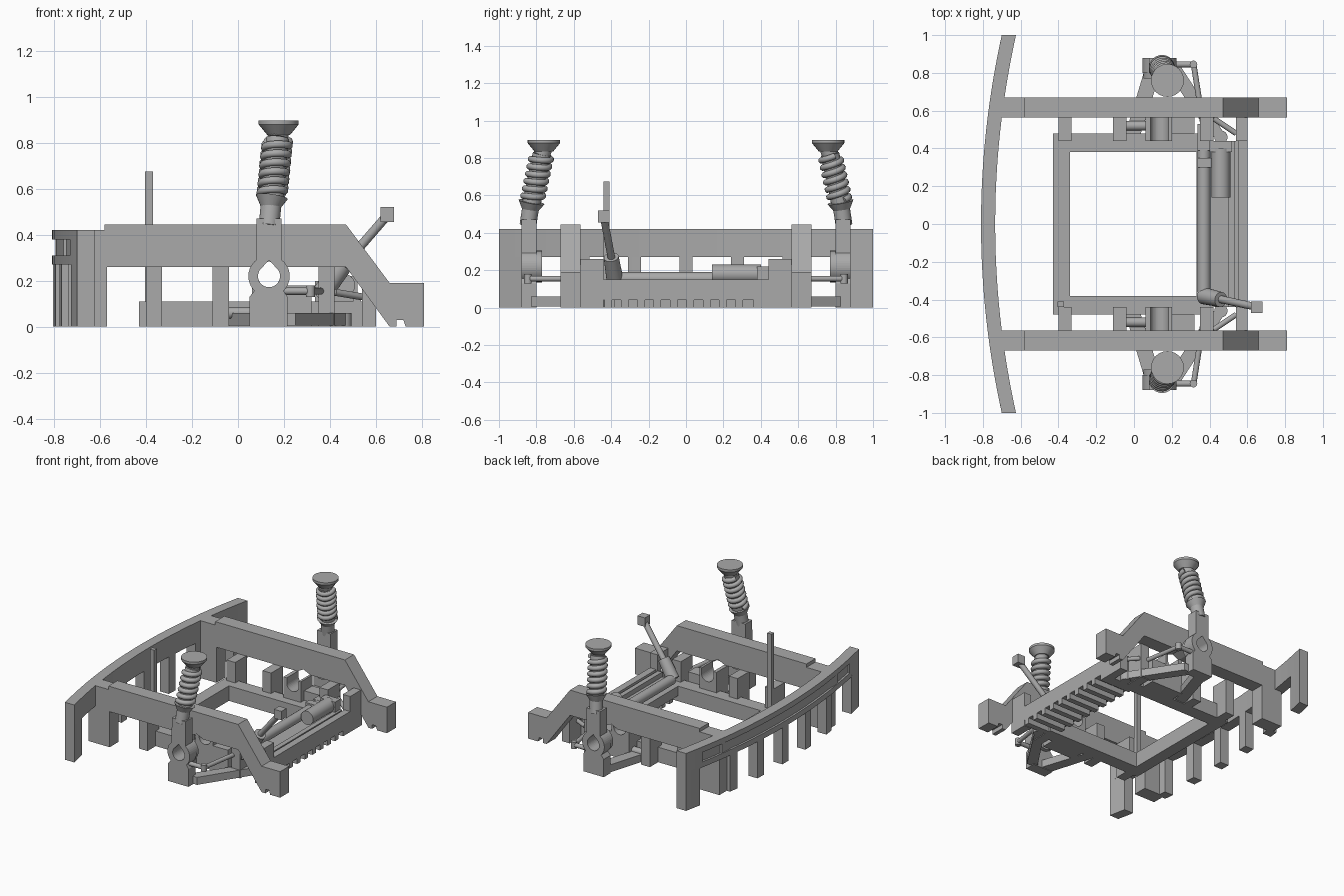
import bpy, bmesh, math
from mathutils import Vector

if "Cube" in bpy.data.objects:
    bpy.data.objects.remove(bpy.data.objects["Cube"])

grey = bpy.data.materials.new("plain grey")
grey.use_nodes = True
grey.diffuse_color = (0.4, 0.4, 0.4, 1)
grey.node_tree.nodes["Principled BSDF"].inputs["Base Color"].default_value = (0.4, 0.4, 0.4, 1)


def finish(name, bm, smooth=False):
    bmesh.ops.recalc_face_normals(bm, faces=bm.faces)
    me = bpy.data.meshes.new(name)
    bm.to_mesh(me)
    bm.free()
    me.materials.append(grey)
    ob = bpy.data.objects.new(name, me)
    bpy.context.collection.objects.link(ob)
    if smooth:
        bpy.ops.object.select_all(action='DESELECT')
        ob.select_set(True)
        bpy.context.view_layer.objects.active = ob
        bpy.ops.object.shade_smooth_by_angle()
    return ob


def prism(name, pts, low, high, axis="y"):
    """Extrude an outline along y (points are x, z) or along z (points are x, y)."""
    bm = bmesh.new()
    place = (lambda p, t: (p[0], t, p[1])) if axis == "y" else (lambda p, t: (p[0], p[1], t))
    face = bm.faces.new([bm.verts.new(place(p, low)) for p in pts])
    out = bmesh.ops.extrude_face_region(bm, geom=[face])
    move = Vector(place((0, 0), high - low))
    bmesh.ops.translate(bm, verts=[v for v in out["geom"] if isinstance(v, bmesh.types.BMVert)], vec=move)
    return finish(name, bm)


def box(name, x0, x1, y0, y1, z0, z1):
    return prism(name, [(x0, y0), (x1, y0), (x1, y1), (x0, y1)], z0, z1, "z")


def rod(name, a, b, r, r2=None, sides=24):
    a, b = Vector(a), Vector(b)
    bm = bmesh.new()
    bmesh.ops.create_cone(bm, cap_ends=True, segments=sides, radius1=r,
                          radius2=r if r2 is None else r2, depth=(b - a).length)
    bmesh.ops.transform(bm, verts=bm.verts,
                        matrix=(b - a).to_track_quat('Z', 'Y').to_matrix().to_4x4())
    bmesh.ops.translate(bm, verts=bm.verts, vec=(a + b) / 2)
    return finish(name, bm, True)


def cut(ob, cutter):
    mod = ob.modifiers.new("cut", 'BOOLEAN')
    mod.operation, mod.object, mod.solver = 'DIFFERENCE', cutter, 'EXACT'
    ob.data = bpy.data.meshes.new_from_object(ob.evaluated_get(bpy.context.evaluated_depsgraph_get()))
    ob.modifiers.clear()
    bpy.data.objects.remove(cutter)


# Curved end beam with a shallow groove round its outer face
def arc_x(y):
    return -0.81 + 0.11 * y * y


def arc_strip(name, inner, outer, y0, y1, z0, z1, n=24):
    ys = [y0 + (y1 - y0) * i / n for i in range(n + 1)]
    pts = [(arc_x(y) + outer, y) for y in ys] + [(arc_x(y) + inner, y) for y in reversed(ys)]
    return prism(name, pts, z0, z1, "z")


beam = arc_strip("curved_beam", 0.075, 0, -1, 1, 0.27, 0.42)
cut(beam, arc_strip("groove_cutter", 0.015, -0.05, -0.85, 0.85, 0.31, 0.38))
for i in range(-2, 3):
    y = i * 0.275
    arc_strip("beam_leg", 0.075, 0.005, y - 0.035, y + 0.035, 0, 0.28, 4)
for s in (-1, 1):
    lo, hi = sorted((s * 0.875, s))
    arc_strip("beam_end_leg", 0.075, 0, lo, hi, 0, 0.28, 6)

# Subframe ring
for s in (-1, 1):
    lo, hi = sorted((s * 0.38, s * 0.48))
    box("subframe_side", -0.43, 0.42, lo, hi, 0, 0.11)
box("subframe_rear", -0.43, -0.34, -0.38, 0.38, 0, 0.11)

# Ribbed crossmember
box("crossmember_plate", 0.33, 0.6, -0.44, 0.44, 0.04, 0.11)
box("crossmember_bar", 0.55, 0.6, -0.44, 0.44, 0.11, 0.15)
box("crossmember_inner_bar", 0.5, 0.535, -0.44, 0.44, 0.11, 0.145)
for i in range(9):
    y = -0.415 + i * 0.0875
    box("crossmember_rib", 0.35, 0.6, y - 0.02, y + 0.02, 0, 0.04)
box("crossmember_end_rib", 0.35, 0.6, 0.36, 0.44, 0, 0.04)

# Steering rack, motor, column and lever post
rod("steering_rack", (0.37, -0.36, 0.155), (0.37, 0.52, 0.155), 0.035)
box("rack_clamp", 0.335, 0.41, 0.3, 0.35, 0.1, 0.2)
box("rack_mount", 0.335, 0.41, 0.39, 0.53, 0.1, 0.19)
rod("rack_motor", (0.46, 0.14, 0.18), (0.46, 0.4, 0.18), 0.05)
box("motor_mount", 0.4, 0.52, 0.38, 0.44, 0.1, 0.22)
rod("steering_pinion", (0.37, -0.38, 0.15), (0.46, -0.4, 0.27), 0.045, 0.04)
rod("steering_column", (0.42, -0.39, 0.22), (0.65, -0.44, 0.485), 0.02)
box("column_block", 0.62, 0.68, -0.47, -0.41, 0.455, 0.52)
box("lever_post", -0.405, -0.37, -0.44, -0.41, 0.05, 0.675)


def coil(name, base, top, radius, wire, turns):
    base, top = Vector(base), Vector(top)
    turn = (top - base).to_track_quat('Z', 'Y')
    cu = bpy.data.curves.new(name, 'CURVE')
    cu.dimensions = '3D'
    cu.bevel_depth, cu.bevel_resolution, cu.use_fill_caps = wire, 2, True
    sp = cu.splines.new('POLY')
    n = turns * 24
    sp.points.add(n)
    for i, p in enumerate(sp.points):
        a = i * math.tau / 24
        ring = turn @ Vector((math.cos(a) * radius, math.sin(a) * radius, 0))
        p.co = (*(base.lerp(top, i / n) + ring), 1)
    cu.materials.append(grey)
    bpy.context.collection.objects.link(bpy.data.objects.new(name, cu))


# Outlines shared by both sides
rail_outline = [(-0.58, 0.26), (0.08, 0.26), (0.135, 0.285), (0.19, 0.26), (0.47, 0.26),
                (0.66, 0), (0.69, 0), (0.69, 0.03), (0.72, 0.03), (0.73, 0), (0.81, 0),
                (0.81, 0.19), (0.66, 0.19), (0.47, 0.445), (-0.58, 0.445)]
hub = (0.135, 0.22)


def ring_points(r, a0, a1, n):
    angles = [math.radians(a0 + (a1 - a0) * i / n) for i in range(n + 1)]
    return [(hub[0] + r * math.cos(a), hub[1] + r * math.sin(a)) for a in angles]


knuckle_outline = ([(0.05, 0), (0.215, 0), (0.215, 0.13)] + ring_points(0.09, -45, 52, 12)
                   + [(0.19, 0.47), (0.08, 0.47)] + ring_points(0.09, 128, 225, 12) + [(0.05, 0.13)])
teardrop = ring_points(0.048, 145, 395, 24) + [(0.135, 0.29)]

for s in (-1, 1):
    def sbox(name, x0, x1, y0, y1, z0, z1):
        lo, hi = sorted((s * y0, s * y1))
        return box(name, x0, x1, lo, hi, z0, z1)

    def srod(name, a, b, r, r2=None):
        return rod(name, (a[0], s * a[1], a[2]), (b[0], s * b[1], b[2]), r, r2)

    # Side rail with its rear joint and leg
    prism("side_rail", rail_outline, s * 0.565, s * 0.67)
    sbox("rail_joint", -0.76, -0.58, 0.565, 0.67, 0.27, 0.42)
    sbox("rail_leg", -0.74, -0.57, 0.565, 0.67, 0, 0.28)

    # Mounting blocks inside the rail
    for x0, x1 in ((-0.4, -0.33), (-0.11, -0.04), (0.35, 0.42), (0.54, 0.6)):
        sbox("mounting_block", x0, x1, 0.44, 0.575, 0, 0.26)
    saddle = sbox("shaft_saddle", 0.06, 0.2, 0.44, 0.575, 0, 0.26)
    cut(saddle, prism("saddle_cutter", ring_points(0.048, 180, 360, 16)
                      + [(0.183, 0.3), (0.087, 0.3)], s * 0.4, s * 0.6))
    srod("arm_pivot", (-0.05, 0.52, 0.06), (0.08, 0.52, 0.06), 0.025)
    sbox("rail_support", 0.2, 0.32, 0.48, 0.575, 0, 0.18)
    srod("corner_brace", (0.42, 0.56, 0.15), (0.54, 0.48, 0.13), 0.015)
    srod("frame_bushing", (0.46, 0.46, 0), (0.46, 0.46, 0.06), 0.035)

    # Lower control arm: two slanted legs meeting at the knuckle
    for x in (-0.01, 0.45):
        lean = 0.1 if x < 0.1 else 0.2
        pts = [(x - 0.04, s * 0.46), (x + 0.04, s * 0.46), (lean + 0.05, s * 0.83), (lean - 0.04, s * 0.83)]
        prism("control_arm_leg", pts, 0.005, 0.06, "z")

    # Knuckle with a pointed hub hole
    knuckle = prism("knuckle", knuckle_outline, s * 0.8, s * 0.88)
    cut(knuckle, prism("hub_cutter", teardrop, s * 0.7, s * 0.95))
    collar = srod("hub_collar", (0.135, 0.77, 0.22), (0.135, 0.81, 0.22), 0.085)
    cut(collar, prism("hub_cutter", teardrop, s * 0.7, s * 0.95))

    # Steering link
    srod("steering_arm", (0.2, 0.845, 0.155), (0.32, 0.845, 0.155), 0.016)
    srod("tie_rod", (0.315, 0.85, 0.155), (0.37, 0.5, 0.155), 0.015)
    srod("tie_rod_joint", (0.315, 0.845, 0.13), (0.315, 0.845, 0.18), 0.02)

    # Leaning strut with coil spring and flared top
    foot, seat, neck, cap = ((0.135, 0.845, 0.44), (0.145, 0.83, 0.54),
                             (0.173, 0.77, 0.82), (0.177, 0.76, 0.835))
    srod("strut_foot", foot, seat, 0.045)
    srod("spring_seat", (0.14, 0.835, 0.515), (0.147, 0.826, 0.565), 0.04, 0.07)
    srod("strut_body", seat, neck, 0.05)
    coil("coil_spring", (0.148, s * 0.822, 0.575), (0.172, s * 0.772, 0.81), 0.052, 0.017, 6)
    srod("strut_flare", cap, (0.177, 0.76, 0.88), 0.05, 0.087)
    srod("strut_cap", (0.177, 0.76, 0.88), (0.177, 0.76, 0.897), 0.087)
    srod("strut_neck", neck, (0.177, 0.76, 0.85), 0.045)
